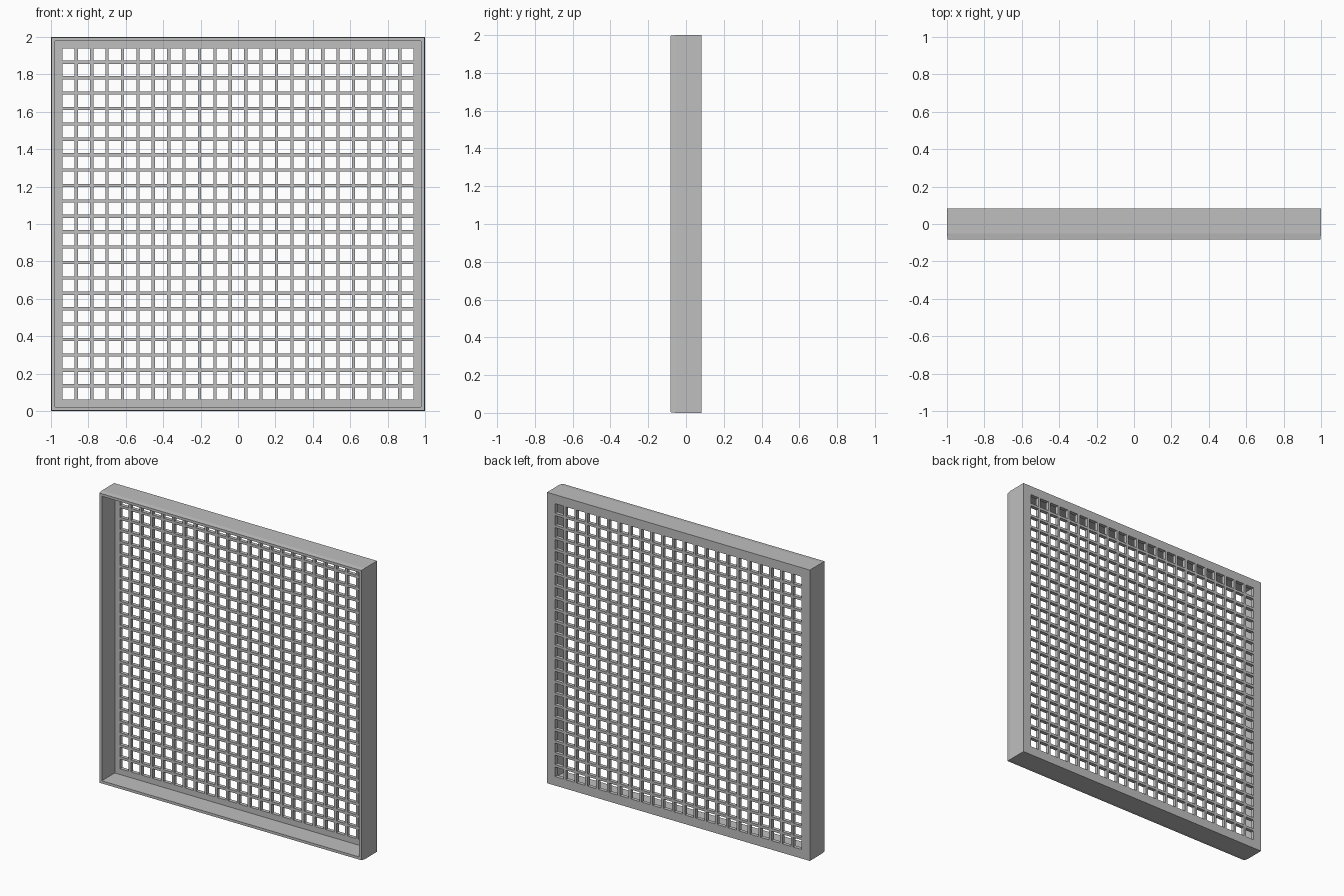
import bpy
import bmesh
from mathutils import Vector

cube = bpy.data.objects.get("Cube")
if cube:
    bpy.data.objects.remove(cube)

HALF = 1.0          # outer half width
INNER = 0.978       # inside of the rim
DEPTH = 0.083       # half depth of the tray
PLATE = 0.025       # thickness of the grille
COUNT = 23          # openings per side
HOLE = 0.065
SPAN = 0.938        # outer edge of the openings
TAPER_START = -0.052
TAPER = 0.996

grey = bpy.data.materials.new("light_grey")
grey.use_nodes = True
grey.diffuse_color = (0.52, 0.52, 0.52, 1)
grey.node_tree.nodes["Principled BSDF"].inputs["Base Color"].default_value = (0.52, 0.52, 0.52, 1)

# Grid lines: rim, margin, then the two edges of every opening
pitch = (2 * SPAN - HOLE) / (COUNT - 1)
lines = [-HALF, -INNER]
for i in range(COUNT):
    start = -SPAN + i * pitch
    lines += [start, start + HOLE]
lines += [INNER, HALF]
last = len(lines) - 2


def is_hole(i):
    return 2 <= i < last - 1 and i % 2 == 0


def extrude(bm, faces, distance):
    """Push a face region toward the front and return its new faces."""
    result = bmesh.ops.extrude_face_region(bm, geom=faces)["geom"]
    verts = [g for g in result if isinstance(g, bmesh.types.BMVert)]
    bmesh.ops.translate(bm, verts=verts, vec=(0, -distance, 0))
    return [g for g in result if isinstance(g, bmesh.types.BMFace)], verts


# Back sheet with square openings
bm = bmesh.new()
grid = [[bm.verts.new((x, DEPTH, z + HALF)) for z in lines] for x in lines]
for i in range(last + 1):
    for j in range(last + 1):
        if not (is_hole(i) and is_hole(j)):
            bm.faces.new((grid[i][j], grid[i][j + 1], grid[i + 1][j + 1], grid[i + 1][j]))

# Thickness of the grille
front, _ = extrude(bm, bm.faces[:], PLATE)

# Side walls rise from the border, narrowing slightly at the front edge
border = []
for f in front:
    c = f.calc_center_median()
    if max(abs(c.x), abs(c.z - HALF)) > INNER:
        border.append(f)
old = border
border, _ = extrude(bm, border, DEPTH - PLATE - TAPER_START)
rim, rim_verts = extrude(bm, border, DEPTH + TAPER_START)
for v in rim_verts:
    if max(abs(v.co.x), abs(v.co.z - HALF)) > INNER + 0.001:
        v.co.x *= TAPER if abs(v.co.x) > INNER + 0.001 else 1
        if abs(v.co.z - HALF) > INNER + 0.001:
            v.co.z = HALF + (v.co.z - HALF) * TAPER

# Remove any covered faces left between the extruded layers
inside = [f for f in bm.faces if f.is_valid and all(len(e.link_faces) > 2 for e in f.edges)]
if inside:
    bmesh.ops.delete(bm, geom=inside, context='FACES')
bmesh.ops.recalc_face_normals(bm, faces=bm.faces[:])

mesh = bpy.data.meshes.new("grille_tray")
bm.to_mesh(mesh)
bm.free()
mesh.materials.append(grey)
tray = bpy.data.objects.new("grille_tray", mesh)
bpy.context.collection.objects.link(tray)
